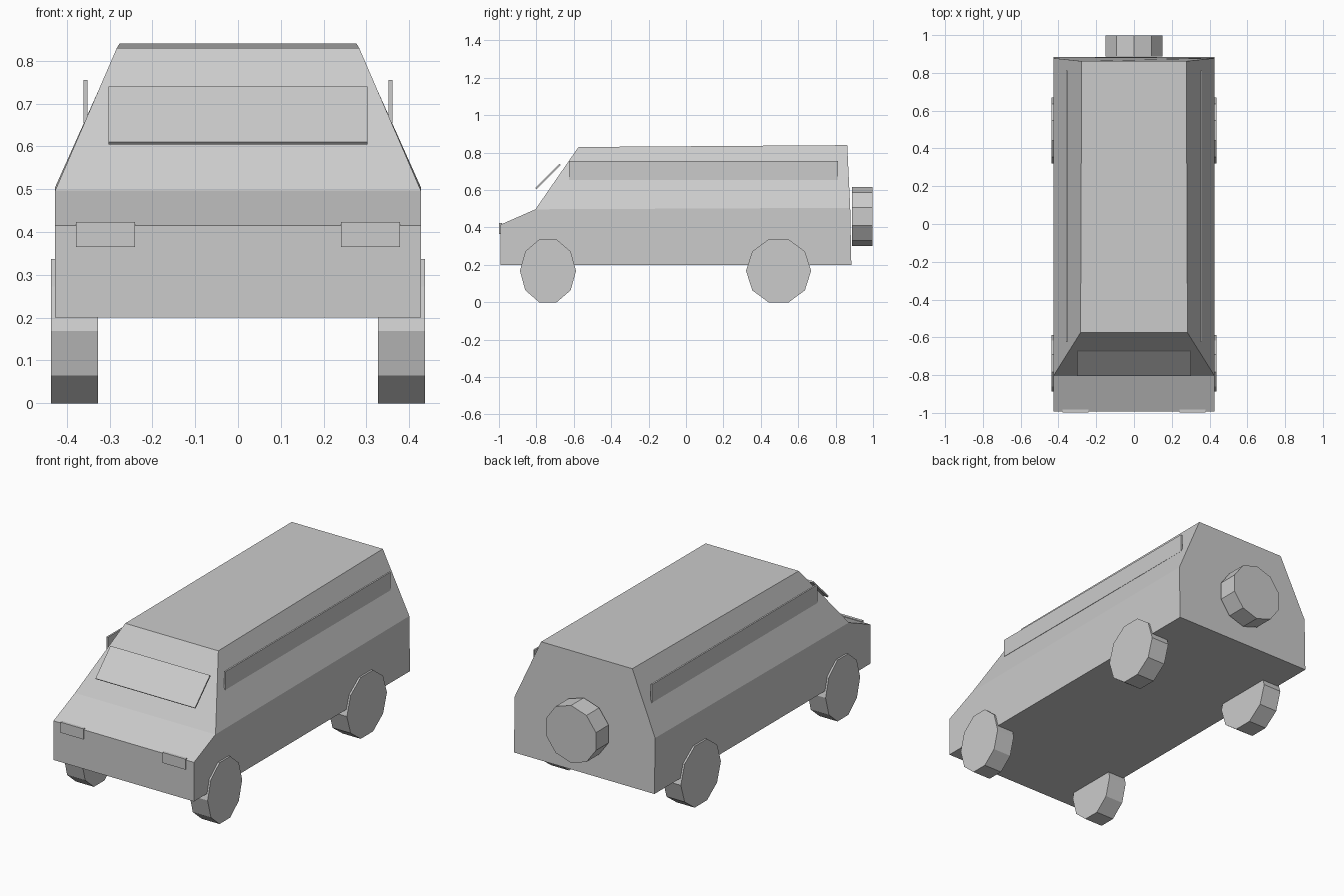
import bpy, bmesh
from math import cos, sin, pi, radians
from mathutils import Matrix

if "Cube" in bpy.data.objects:
    bpy.data.objects.remove(bpy.data.objects["Cube"])

grey = bpy.data.materials.new("plain_grey")
grey.use_nodes = True
grey.diffuse_color = (0.6, 0.6, 0.6, 1)
grey.node_tree.nodes["Principled BSDF"].inputs["Base Color"].default_value = grey.diffuse_color


def finish(name, bm):
    bmesh.ops.recalc_face_normals(bm, faces=bm.faces)
    mesh = bpy.data.meshes.new(name)
    bm.to_mesh(mesh)
    bm.free()
    mesh.materials.append(grey)
    obj = bpy.data.objects.new(name, mesh)
    bpy.context.collection.objects.link(obj)
    return obj


def box(name, centre, size, tilt=0):
    bm = bmesh.new()
    place = Matrix.Translation(centre) @ Matrix.Rotation(tilt, 4, 'X') @ Matrix.Diagonal((*size, 1))
    bmesh.ops.create_cube(bm, size=1, matrix=place)
    return finish(name, bm)


def drum(name, ring, depth):
    """Close a ring of points into a solid by extruding it along depth."""
    bm = bmesh.new()
    face = bm.faces.new([bm.verts.new(p) for p in ring])
    cap = bmesh.ops.extrude_face_region(bm, geom=[face], use_keep_orig=True)["geom"]
    bmesh.ops.translate(bm, vec=depth, verts=[v for v in cap if isinstance(v, bmesh.types.BMVert)])
    return finish(name, bm)


# Body shell: half outline (x, y, z) from nose bottom round over the roof to the tail
outline = [(0.427, -0.992, 0.2), (0.427, -0.992, 0.415), (0.427, -0.805, 0.497),
           (0.283, -0.575, 0.83), (0.277, 0.862, 0.84), (0.427, 0.878, 0.505),
           (0.427, 0.884, 0.2)]
bm = bmesh.new()
left = [bm.verts.new(p) for p in outline]
right = [bm.verts.new((-x, y, z)) for x, y, z in outline]
for side in (left, right):
    bm.faces.new([side[i] for i in (0, 1, 2, 5, 6)])
    bm.faces.new(side[2:6])
for i in range(4):
    bm.faces.new([left[i], left[i + 1], right[i + 1], right[i]])
bm.faces.new([left[4], left[5], left[6], right[6], right[5], right[4]])
bm.faces.new([left[6], left[0], right[0], right[6]])
finish("body", bm)

# Windscreen panel standing off the sloping front
box("windscreen", (0, -0.738, 0.672), (0.605, 0.184, 0.008), radians(45))

for label, s in (("left", 1), ("right", -1)):
    # Upright side window strips and headlights
    box(label + "_side_window", (s * 0.356, 0.093, 0.705), (0.009, 1.437, 0.1))
    box(label + "_headlight", (s * 0.31, -0.991, 0.394), (0.138, 0.016, 0.058))
    # Ten-sided wheels, the front pair slightly narrower
    for end, y, ry in (("front", -0.738, 0.15), ("rear", 0.495, 0.174)):
        ring = [(s * 0.327, y + ry * cos(i * pi / 5), 0.168 + 0.177 * sin(i * pi / 5))
                for i in range(10)]
        drum(f"{end}_{label}_wheel", ring, (s * 0.11, 0, 0))

# Spare wheel on the tail
ring = [(0.159 * sin(i * pi / 5), 0.888, 0.458 + 0.158 * cos(i * pi / 5)) for i in range(10)]
drum("spare_wheel", ring, (0, 0.11, 0))
